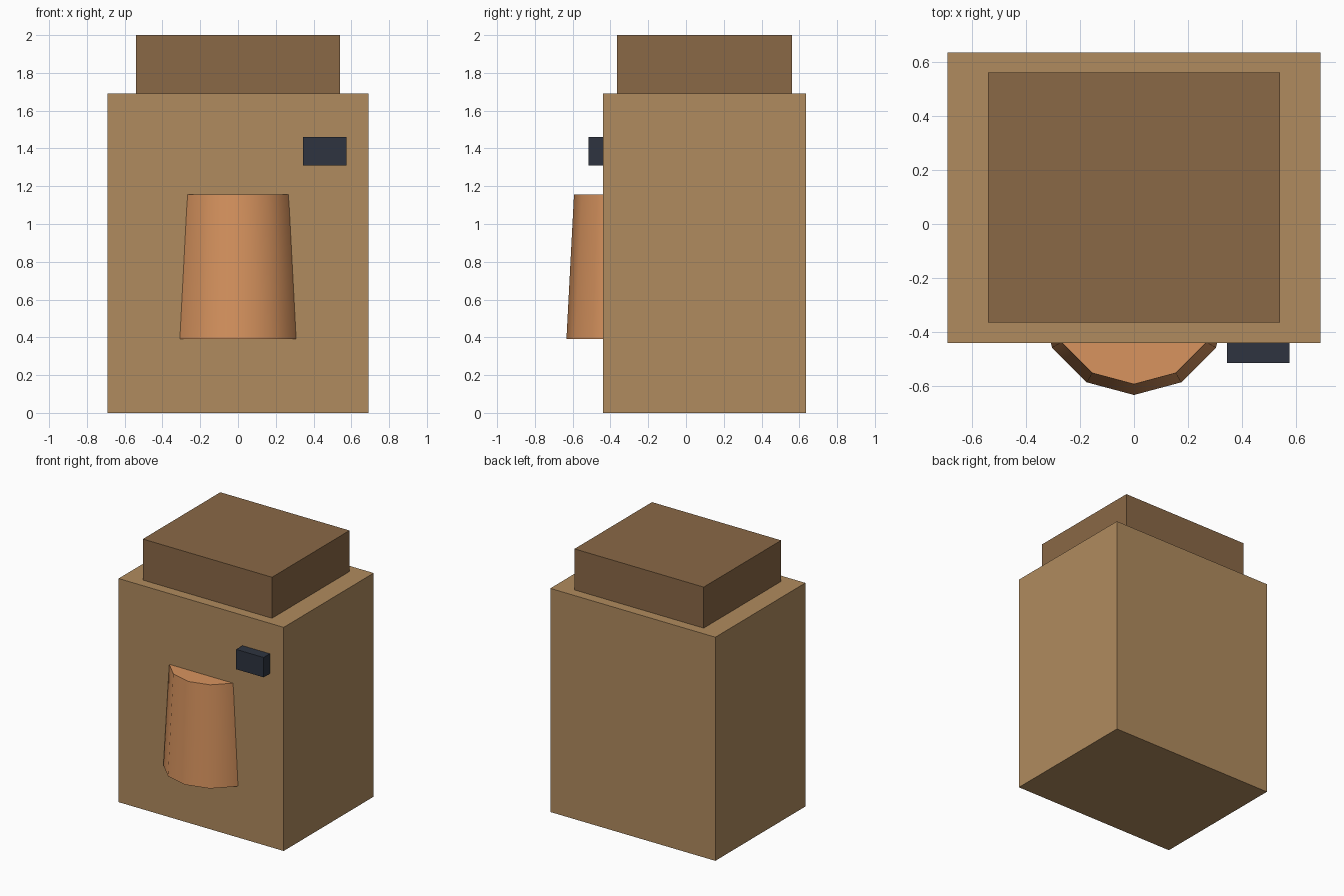
import bpy

if "Cube" in bpy.data.objects:
    bpy.data.objects.remove(bpy.data.objects["Cube"])


def paint(obj, name, hex_color):
    def linear(c):
        return c / 12.92 if c <= 0.04045 else ((c + 0.055) / 1.055) ** 2.4
    rgb = [linear(int(hex_color[i:i + 2], 16) / 255) for i in (0, 2, 4)]
    mat = bpy.data.materials.new(name)
    mat.diffuse_color = (*rgb, 1)
    mat.use_nodes = True
    mat.node_tree.nodes["Principled BSDF"].inputs["Base Color"].default_value = mat.diffuse_color
    obj.data.materials.append(mat)


def box(name, lo, hi, color):
    center = [(a + b) / 2 for a, b in zip(lo, hi)]
    bpy.ops.mesh.primitive_cube_add(size=1, location=center)
    obj = bpy.context.object
    obj.name = name
    obj.scale = [b - a for a, b in zip(lo, hi)]
    bpy.ops.object.transform_apply(location=False, rotation=False, scale=True)
    paint(obj, name + "_color", color)
    return obj


# Main body and the smaller block on top
box("body", (-0.69, -0.44, 0), (0.69, 0.635, 1.69), "B08B5E")
box("top_block", (-0.54, -0.365, 1.69), (0.54, 0.56, 2.0), "8A6846")

# Small dark panel on the front
box("front_panel", (0.345, -0.515, 1.31), (0.575, -0.44, 1.46), "2E3440")

# Tapered twelve-sided drum, half sunk into the front
z0, z1 = 0.39, 1.155
bpy.ops.mesh.primitive_cone_add(vertices=12, radius1=0.35, radius2=0.31,
                                depth=z1 - z0,
                                location=(0, -0.283, (z0 + z1) / 2))
drum = bpy.context.object
drum.name = "front_drum"
bpy.ops.object.shade_smooth_by_angle(angle=0.7)
paint(drum, "drum_color", "D8945F")
